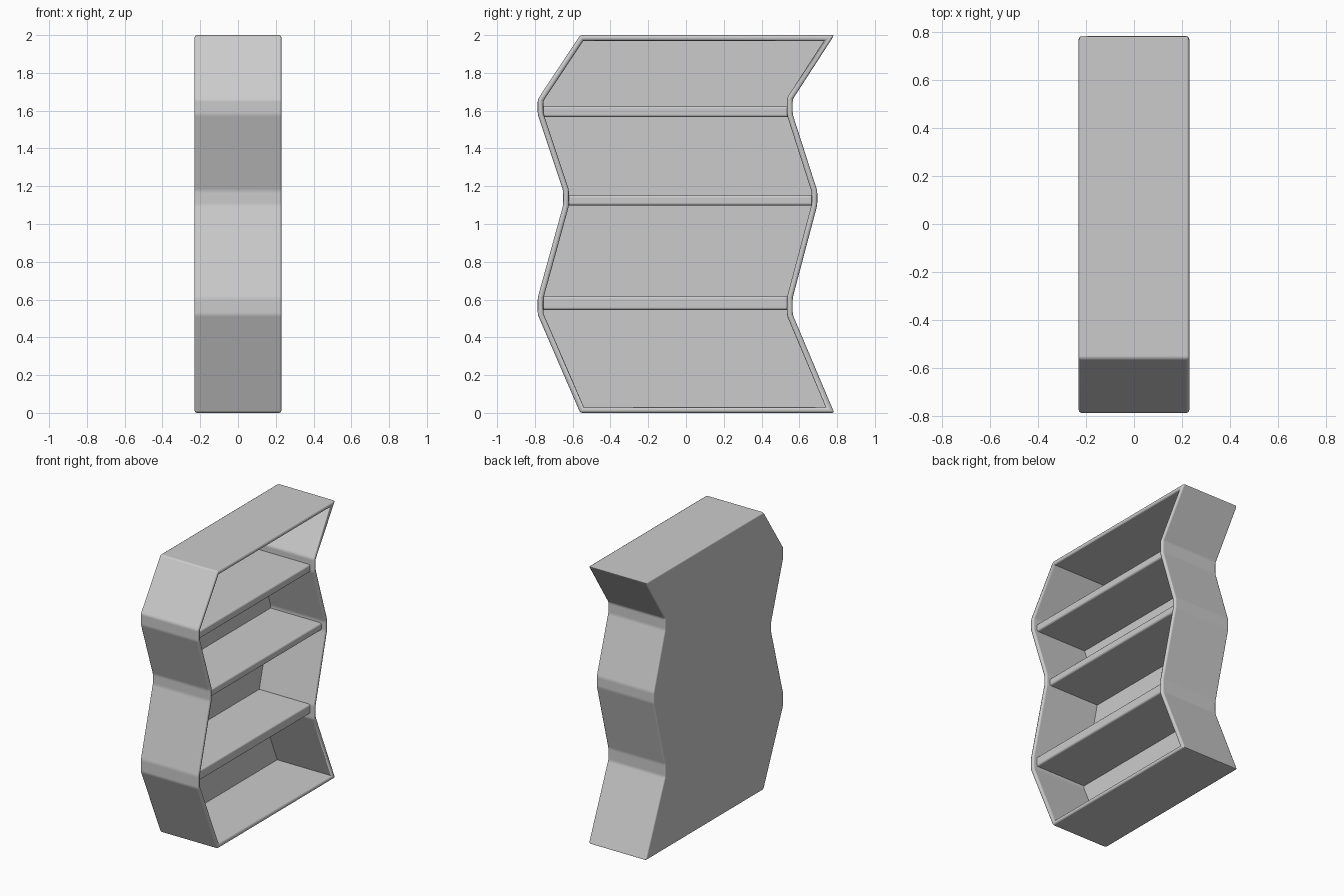
import bpy
import bmesh
from math import radians

if "Cube" in bpy.data.objects:
    bpy.data.objects.remove(bpy.data.objects["Cube"])

HALF_DEPTH = 0.23
WALL = 0.03
BACK = 0.025

grey = bpy.data.materials.new("painted grey")
grey.use_nodes = True
COLOUR = (0.6, 0.6, 0.6, 1)
grey.diffuse_color = COLOUR
grey.node_tree.nodes["Principled BSDF"].inputs["Base Color"].default_value = COLOUR


def finish(bm, name, width, segments):
    """Round outer edges and gentle bends, then make a smooth-shaded object."""
    bm.normal_update()
    edges = []
    for e in bm.edges:
        angle = e.calc_face_angle(0)
        gentle_bend = radians(8) < angle < radians(40)
        if gentle_bend or (e.is_convex and angle > radians(40)):
            edges.append(e)
    bmesh.ops.bevel(bm, geom=edges, offset=width, segments=segments,
                    profile=0.5, affect='EDGES', clamp_overlap=True)
    mesh = bpy.data.meshes.new(name)
    bm.to_mesh(mesh)
    bm.free()
    mesh.materials.append(grey)
    obj = bpy.data.objects.new(name, mesh)
    bpy.context.collection.objects.link(obj)
    bpy.ops.object.select_all(action='DESELECT')
    obj.select_set(True)
    bpy.context.view_layer.objects.active = obj
    bpy.ops.object.shade_smooth_by_angle(angle=radians(50))
    # Keep the broad panels flat so only the rounded edges blend
    weighted = obj.modifiers.new("flat panels", 'WEIGHTED_NORMAL')
    weighted.weight = 100
    weighted.keep_sharp = True


# Zigzag side profiles as (y, z), bottom to top
front_side = [(-0.56, 0), (-0.785, 0.52), (-0.785, 0.61), (-0.65, 1.10),
              (-0.65, 1.175), (-0.785, 1.58), (-0.785, 1.66), (-0.56, 2)]
rear_side = [(0.785, 0), (0.565, 0.52), (0.565, 0.61), (0.695, 1.10),
             (0.695, 1.175), (0.565, 1.58), (0.565, 1.66), (0.785, 2)]

# Case: extruded outline, hollowed from the open +x side
bm = bmesh.new()
outline = rear_side + front_side[::-1]
back = bm.faces.new([bm.verts.new((-HALF_DEPTH, y, z)) for y, z in outline])
grown = bmesh.ops.extrude_face_region(bm, geom=[back], use_keep_orig=True)
mouth = next(g for g in grown["geom"] if isinstance(g, bmesh.types.BMFace))
bmesh.ops.translate(bm, verts=mouth.verts, vec=(2 * HALF_DEPTH, 0, 0))
bmesh.ops.recalc_face_normals(bm, faces=bm.faces)
bmesh.ops.inset_region(bm, faces=[mouth], thickness=WALL, use_even_offset=True)
hollow = bmesh.ops.extrude_face_region(bm, geom=[mouth])
floor = [g for g in hollow["geom"] if isinstance(g, bmesh.types.BMVert)]
bmesh.ops.translate(bm, verts=floor, vec=(BACK - 2 * HALF_DEPTH, 0, 0))
if mouth.is_valid:
    bmesh.ops.delete(bm, geom=[mouth], context='FACES_ONLY')
bmesh.ops.recalc_face_normals(bm, faces=bm.faces)
finish(bm, "case", 0.012, 2)

# Shelves spanning between the bends of the two side walls
shelves = {"lower_shelf": (-0.765, 0.545, 0.545, 0.617),
           "middle_shelf": (-0.63, 0.675, 1.098, 1.153),
           "upper_shelf": (-0.765, 0.545, 1.566, 1.624)}
FRONT, REAR = 0.2, BACK / 2 - HALF_DEPTH
for name, (y0, y1, z0, z1) in shelves.items():
    bm = bmesh.new()
    bmesh.ops.create_cube(bm, size=1)
    bmesh.ops.scale(bm, vec=(FRONT - REAR, y1 - y0, z1 - z0), verts=bm.verts)
    bmesh.ops.translate(bm, verts=bm.verts,
                        vec=((FRONT + REAR) / 2, (y0 + y1) / 2, (z0 + z1) / 2))
    finish(bm, name, 0.014, 3)
